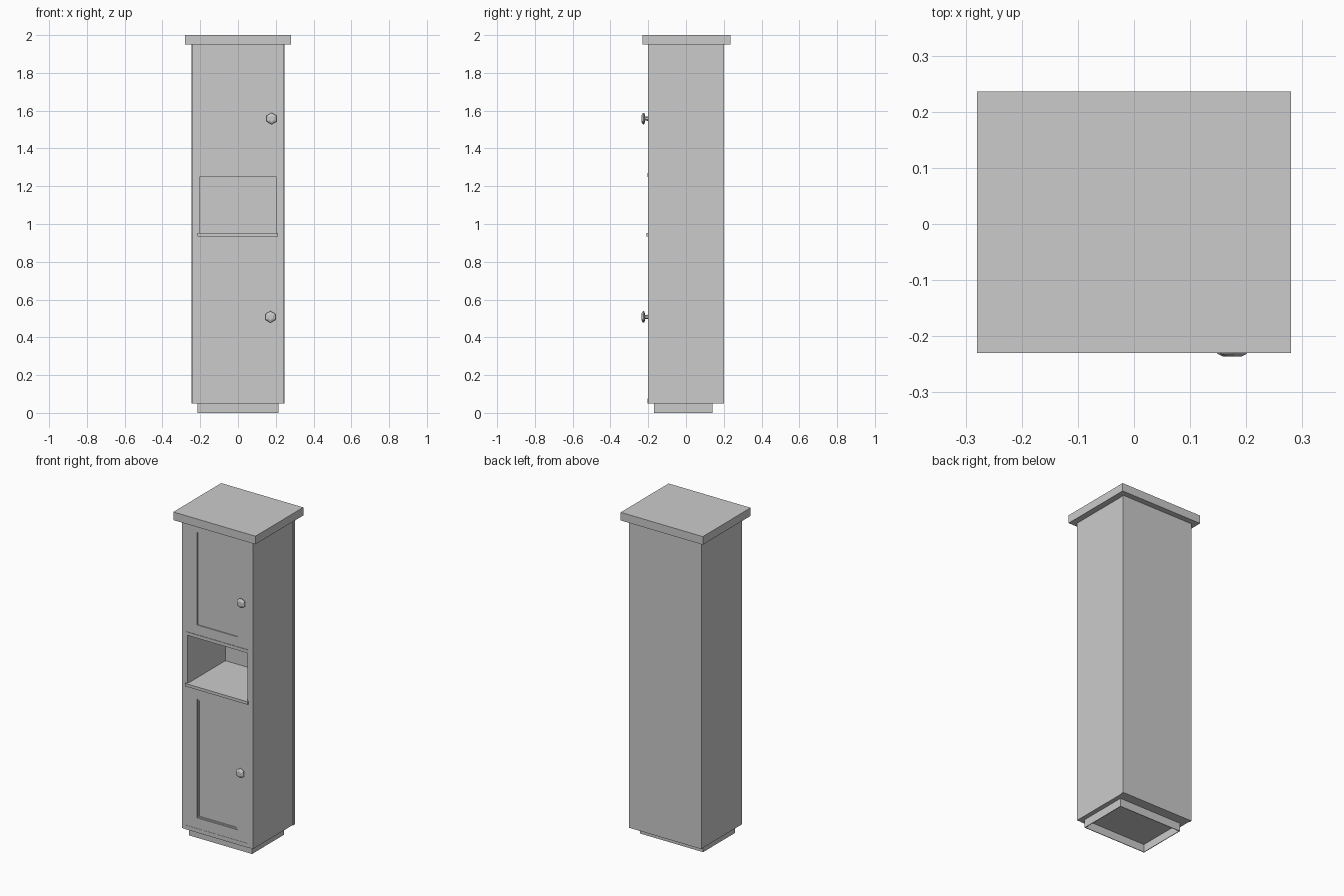
import bpy
import bmesh
from mathutils import Matrix
from math import radians

cube = bpy.data.objects.get("Cube")
if cube:
    bpy.data.objects.remove(cube, do_unlink=True)

grey = bpy.data.materials.new("plain grey")
grey.use_nodes = True
colour = (0.6, 0.6, 0.6, 1)
grey.diffuse_color = colour
grey.node_tree.nodes["Principled BSDF"].inputs["Base Color"].default_value = colour


def make_object(name, bm):
    bmesh.ops.recalc_face_normals(bm, faces=bm.faces)
    mesh = bpy.data.meshes.new(name)
    bm.to_mesh(mesh)
    bm.free()
    mesh.materials.append(grey)
    ob = bpy.data.objects.new(name, mesh)
    bpy.context.collection.objects.link(ob)
    return ob


def box(name, x, y, z):
    """Box spanning the given (low, high) ranges."""
    bm = bmesh.new()
    bmesh.ops.create_cube(bm, size=1)
    for v in bm.verts:
        v.co = [r[0] if c < 0 else r[1] for c, r in zip(v.co, (x, y, z))]
    return make_object(name, bm)


def cut(target, x, y, z):
    """Cut a box-shaped hollow and discard the cutter."""
    cutter = box("cutter", x, y, z)
    cutter.hide_render = True
    mod = target.modifiers.new("hollow", 'BOOLEAN')
    mod.operation = 'DIFFERENCE'
    mod.solver = 'EXACT'
    mod.object = cutter
    bpy.context.view_layer.objects.active = target
    bpy.ops.object.modifier_apply(modifier=mod.name)
    bpy.data.objects.remove(cutter, do_unlink=True)


# Carcass with open niche and recessed door panels
FRONT = -0.201
carcass = box("carcass", (-0.243, 0.243), (FRONT, 0.185), (0.05, 1.95))
cut(carcass, (-0.205, 0.205), (-0.3, 0.17), (0.95, 1.25))
cut(carcass, (-0.138, 0.138), (-0.3, FRONT + 0.006), (1.33, 1.9))
cut(carcass, (-0.138, 0.136), (-0.3, FRONT + 0.006), (0.14, 0.872))
cut(carcass, (-0.13, 0.128), (-0.3, FRONT + 0.012), (0.148, 0.864))

# Back panel, slightly wider than the carcass
box("back_panel", (-0.247, 0.247), (0.185, 0.201), (0.05, 1.95))

# Top slab
box("top_slab", (-0.28, 0.28), (-0.23, 0.236), (1.95, 2.0))

# Niche edging and bottom rail
box("niche_sill", (-0.215, 0.213), (-0.21, -0.19), (0.935, 0.953))
box("niche_header", (-0.215, 0.213), (-0.204, -0.19), (1.25, 1.27))
box("bottom_rail", (-0.215, 0.213), (-0.2025, -0.19), (0.05, 0.075))

# Hollow plinth, open underneath
plinth = box("plinth", (-0.215, 0.215), (-0.17, 0.14), (0, 0.05))
cut(plinth, (-0.211, 0.211), (-0.166, 0.136), (-0.1, 0.048))


def knob(name, x, z):
    """Six-sided knob: stem, flared rim and flat front."""
    bm = bmesh.new()
    profile = [(0.012, 0), (0.01, 0.016), (0.027, 0.018),
               (0.031, 0.024), (0.027, 0.03), (0.016, 0.035)]
    rings = []
    for radius, out in profile:
        ring = bmesh.ops.create_circle(
            bm, segments=6, radius=radius,
            matrix=Matrix.Translation((0, 0, out)))["verts"]
        rings.append(ring)
    for a, b in zip(rings, rings[1:]):
        for i in range(6):
            j = (i + 1) % 6
            bm.faces.new((a[i], a[j], b[j], b[i]))
    bm.faces.new(rings[0])
    bm.faces.new(rings[-1])
    bmesh.ops.transform(
        bm, verts=bm.verts,
        matrix=Matrix.Translation((x, FRONT, z)) @ Matrix.Rotation(radians(90), 4, 'X'))
    return make_object(name, bm)


knob("upper_door_knob", 0.178, 1.558)
knob("lower_door_knob", 0.172, 0.508)
